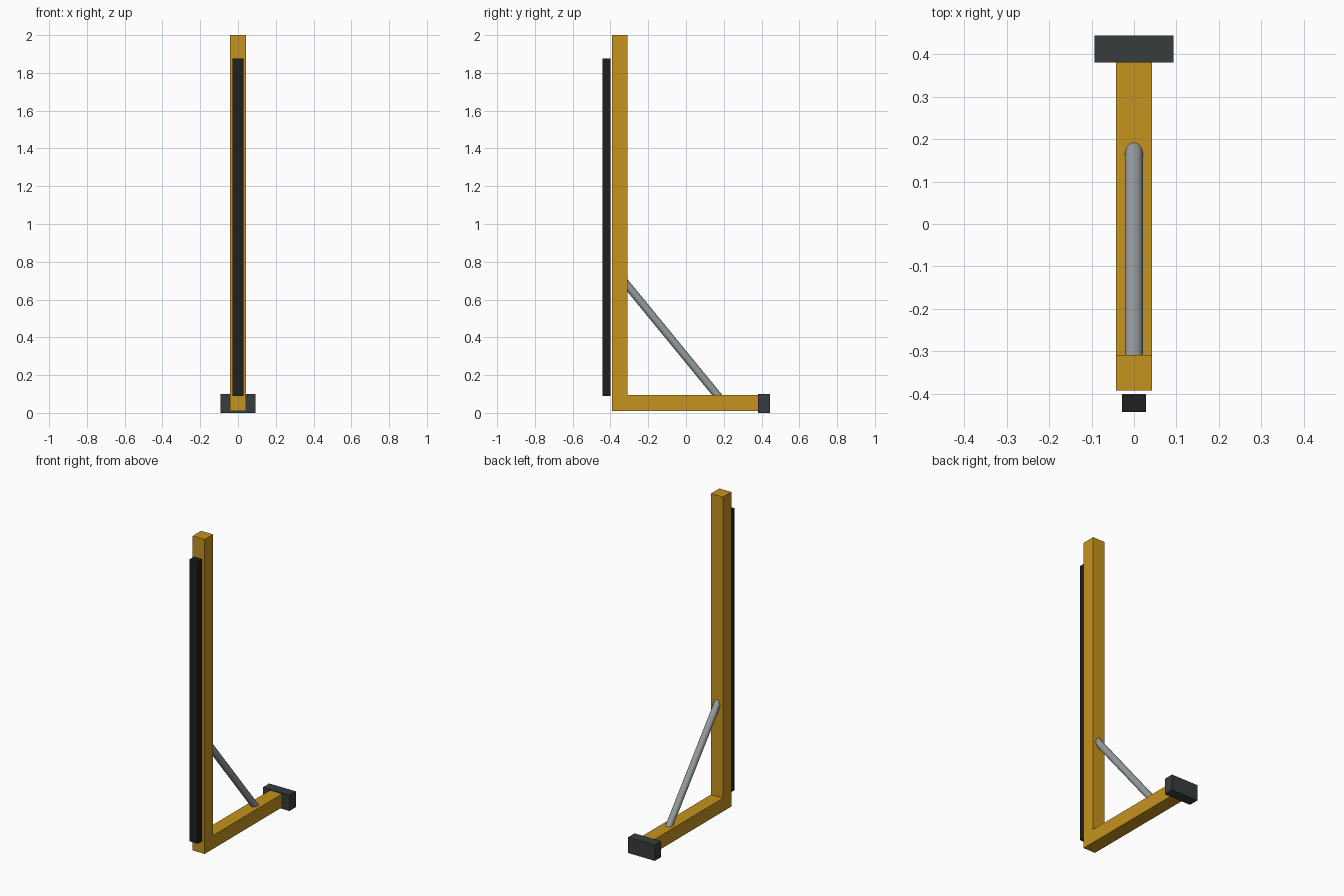
import bpy, bmesh
from mathutils import Vector

if "Cube" in bpy.data.objects:
    bpy.data.objects.remove(bpy.data.objects["Cube"])


def material(name, rgb):
    m = bpy.data.materials.new(name)
    m.diffuse_color = (*rgb, 1)
    m.use_nodes = True
    m.node_tree.nodes["Principled BSDF"].inputs["Base Color"].default_value = m.diffuse_color
    return m


wood = material("ochre", (0.56, 0.29, 0.013))
black = material("black", (0.014, 0.014, 0.015))
charcoal = material("charcoal", (0.04, 0.045, 0.045))
metal = material("grey_metal", (0.30, 0.33, 0.33))


def finish(name, bm, mat):
    bmesh.ops.recalc_face_normals(bm, faces=bm.faces)
    me = bpy.data.meshes.new(name)
    bm.to_mesh(me)
    bm.free()
    me.materials.append(mat)
    ob = bpy.data.objects.new(name, me)
    bpy.context.collection.objects.link(ob)
    return ob


def box(name, lo, hi, mat):
    bm = bmesh.new()
    bmesh.ops.create_cube(bm, size=1)
    lo, hi = Vector(lo), Vector(hi)
    for v in bm.verts:
        v.co = (lo + hi) / 2 + v.co * (hi - lo)
    return finish(name, bm, mat)


# L-shaped frame: upright post and foot beam in one profile (y, z)
profile = [(-0.393, 0.01), (0.385, 0.01), (0.385, 0.095),
           (-0.309, 0.095), (-0.309, 2.0), (-0.393, 2.0)]
bm = bmesh.new()
face = bm.faces.new([bm.verts.new((-0.042, y, z)) for y, z in profile])
ext = bmesh.ops.extrude_face_region(bm, geom=[face], use_keep_orig=True)
for v in ext["geom"]:
    if isinstance(v, bmesh.types.BMVert):
        v.co.x = 0.042
finish("frame", bm, wood)

# Front strip and rear foot block
box("front_strip", (-0.028, -0.443, 0.09), (0.028, -0.401, 1.875), black)
box("rear_foot", (-0.093, 0.381, 0.0), (0.093, 0.445, 0.10), charcoal)

# Diagonal round brace, ends sunk into the frame
a, b = Vector((0, -0.338, 0.709)), Vector((0, 0.195, 0.058))
bm = bmesh.new()
bmesh.ops.create_cone(bm, cap_ends=True, segments=24, radius1=0.021,
                      radius2=0.021, depth=(b - a).length)
brace = finish("brace", bm, metal)
brace.location = (a + b) / 2
brace.rotation_mode = 'QUATERNION'
brace.rotation_quaternion = (b - a).to_track_quat('Z', 'Y')
bpy.context.view_layer.objects.active = brace
brace.select_set(True)
bpy.ops.object.shade_smooth_by_angle()
